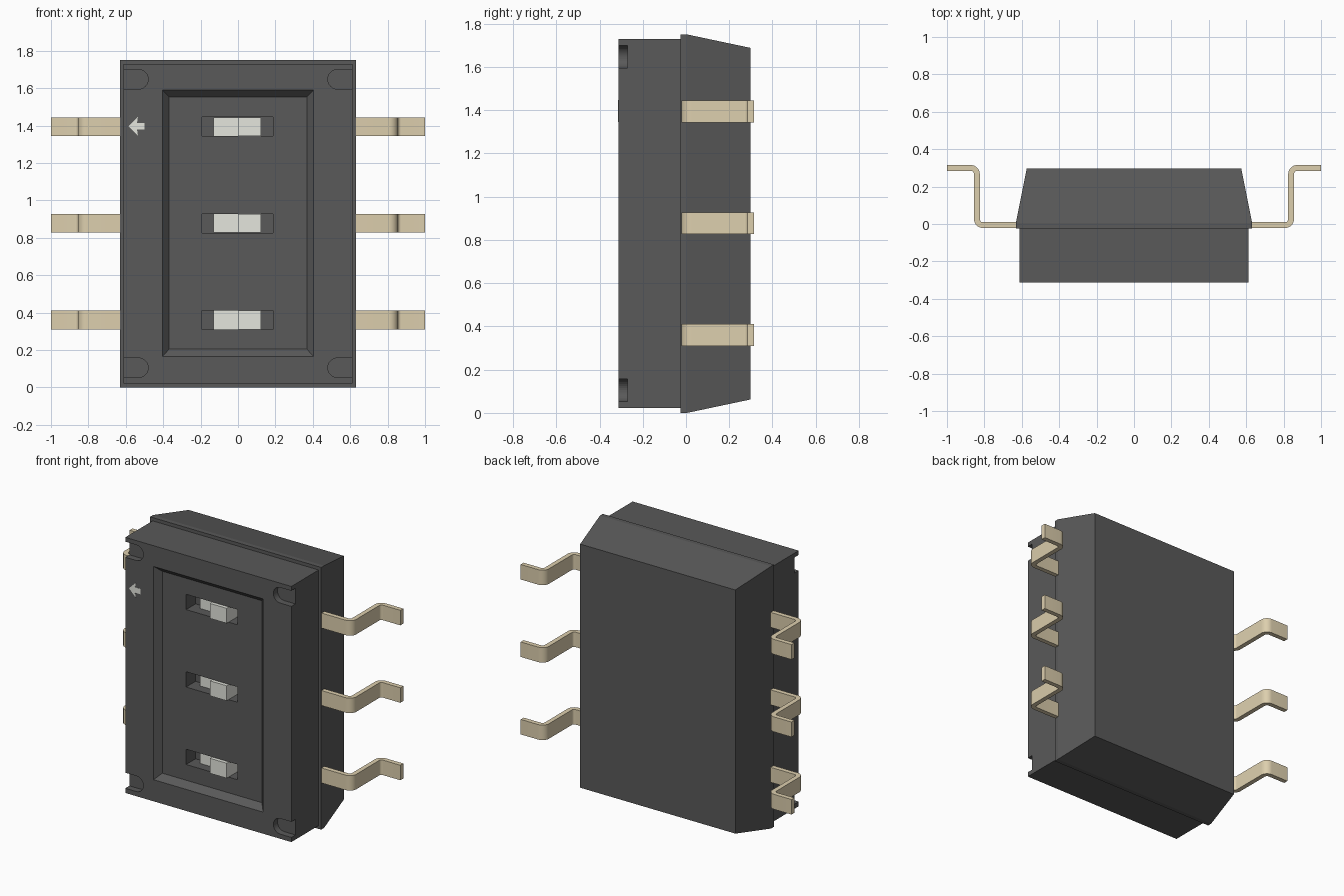
import bpy, bmesh, math
from mathutils import Vector

if "Cube" in bpy.data.objects:
    bpy.data.objects.remove(bpy.data.objects["Cube"])

ROWS = (0.36, 0.877, 1.394)      # heights of the three switches
FRONT = -0.313                   # front face
FLOOR = FRONT + 0.04             # floor of the framed recess


def material(name, rgb):
    m = bpy.data.materials.new(name)
    m.diffuse_color = (*rgb, 1)
    m.use_nodes = True
    m.node_tree.nodes["Principled BSDF"].inputs["Base Color"].default_value = m.diffuse_color
    return m


DARK = material("dark_plastic", (0.1, 0.1, 0.1))
METAL = material("lead_metal", (0.72, 0.62, 0.42))
WHITE = material("white_plastic", (0.78, 0.79, 0.73))


def finish(name, bm, mat):
    bmesh.ops.recalc_face_normals(bm, faces=bm.faces)
    me = bpy.data.meshes.new(name)
    bm.to_mesh(me)
    bm.free()
    ob = bpy.data.objects.new(name, me)
    bpy.context.collection.objects.link(ob)
    me.materials.append(mat)
    return ob


def loft(name, sections, mat):
    """Rectangular sections (y, x0, x1, z0, z1) joined along y."""
    bm = bmesh.new()
    rings = [[bm.verts.new((x, y, z)) for x, z in ((x0, z0), (x1, z0), (x1, z1), (x0, z1))]
             for y, x0, x1, z0, z1 in sections]
    for a, b in zip(rings, rings[1:]):
        for i in range(4):
            j = (i + 1) % 4
            bm.faces.new((a[i], a[j], b[j], b[i]))
    bm.faces.new(rings[0])
    bm.faces.new(rings[-1])
    return finish(name, bm, mat)


def box(name, x0, x1, y0, y1, z0, z1, mat):
    return loft(name, [(y0, x0, x1, z0, z1), (y1, x0, x1, z0, z1)], mat)


def extrude(name, points, vec, mat):
    """Solid from a closed outline of 3D points."""
    bm = bmesh.new()
    face = bm.faces.new([bm.verts.new(p) for p in points])
    new = bmesh.ops.extrude_face_region(bm, geom=[face], use_keep_orig=True)["geom"]
    bmesh.ops.translate(bm, vec=vec, verts=[v for v in new if isinstance(v, bmesh.types.BMVert)])
    return finish(name, bm, mat)


def cut(target, cutter):
    mod = target.modifiers.new("cut", "BOOLEAN")
    mod.operation, mod.solver, mod.object = "DIFFERENCE", "EXACT", cutter
    bpy.context.view_layer.objects.active = target
    bpy.ops.object.modifier_apply(modifier=mod.name)
    bpy.data.objects.remove(cutter)


# Tapered rear base with a short straight rim
loft("base", [(-0.025, -0.632, 0.632, 0, 1.75),
              (0.005, -0.632, 0.632, 0, 1.75),
              (0.298, -0.573, 0.573, 0.062, 1.688)], DARK)

# Front cover
cover = box("cover", -0.613, 0.613, FRONT, -0.025, 0.022, 1.728, DARK)

# Framed recess with sloping walls
cut(cover, loft("recess_cutter", [(FRONT - 0.02, -0.422, 0.422, 0.147, 1.608),
                                  (FLOOR, -0.368, 0.368, 0.204, 1.552)], DARK))

# Slots for the sliders
for z in ROWS:
    cut(cover, box("slot_cutter", -0.192, 0.187, FRONT - 0.1, FLOOR + 0.1, z - 0.051, z + 0.051, DARK))

# Round-ended notches at the four corners
for side in (-1, 1):
    for z in (0.105, 1.647):
        pts = [(side * 0.7, FRONT - 0.05, z - 0.052)]
        for i in range(17):
            a = -math.pi / 2 + math.pi * i / 16
            pts.append((side * (0.532 - 0.052 * math.cos(a)), FRONT - 0.05, z + 0.052 * math.sin(a)))
        pts.append((side * 0.7, FRONT - 0.05, z + 0.052))
        cut(cover, extrude("notch_cutter", pts, (0, 0.093, 0), DARK))

# Sliders: low plate on the left, raised knob on the right
for n, z in enumerate(ROWS, 1):
    prof = [(-0.13, FLOOR + 0.1), (0.123, FLOOR + 0.1), (0.123, FLOOR - 0.022),
            (0, FLOOR - 0.022), (0, FLOOR + 0.06), (-0.13, FLOOR + 0.06)]
    extrude(f"slider_{n}", [(x, y, z - 0.05) for x, y in prof], (0, 0, 0.1), WHITE)

# Direction arrow printed on the cover
arrow = [(-0.585, 0), (-0.535, 0.05), (-0.54, 0.018), (-0.5, 0.018),
         (-0.5, -0.018), (-0.54, -0.018), (-0.535, -0.05)]
extrude("arrow_mark", [(x, FRONT - 0.001, 1.396 + z) for x, z in arrow], (0, 0.004, 0), WHITE)


# Bent leads: centre line with two rounded bends, thickened both ways
def arc(cx, cy, a0, a1, r=0.032, n=8):
    out = []
    for i in range(n + 1):
        a = math.radians(a0 + (a1 - a0) * i / n)
        d = Vector((math.cos(a), math.sin(a)))
        out.append((Vector((cx, cy)) + d * r, d))
    return out


T = 0.0155                       # half thickness of a lead
LOW, HIGH, BEND = -0.006, 0.2995, 0.84
first = arc(BEND - 0.032, LOW + 0.032, -90, 0)
second = [(p, -d) for p, d in arc(BEND + 0.032, HIGH - 0.032, 180, 90)]
path = ([(Vector((0.58, LOW)), Vector((0, -1)))] + first + second
        + [(Vector((1.0, HIGH)), Vector((0, -1)))])
outline = [p + d * T for p, d in path] + [p - d * T for p, d in reversed(path)]

for side, label in ((-1, "left"), (1, "right")):
    for n, z in enumerate(ROWS, 1):
        lead = extrude(f"{label}_lead_{n}", [(side * p.x, p.y, z - 0.05) for p in outline],
                       (0, 0, 0.1), METAL)
        bpy.ops.object.select_all(action="DESELECT")
        lead.select_set(True)
        bpy.context.view_layer.objects.active = lead
        bpy.ops.object.shade_smooth_by_angle(angle=math.radians(30))
